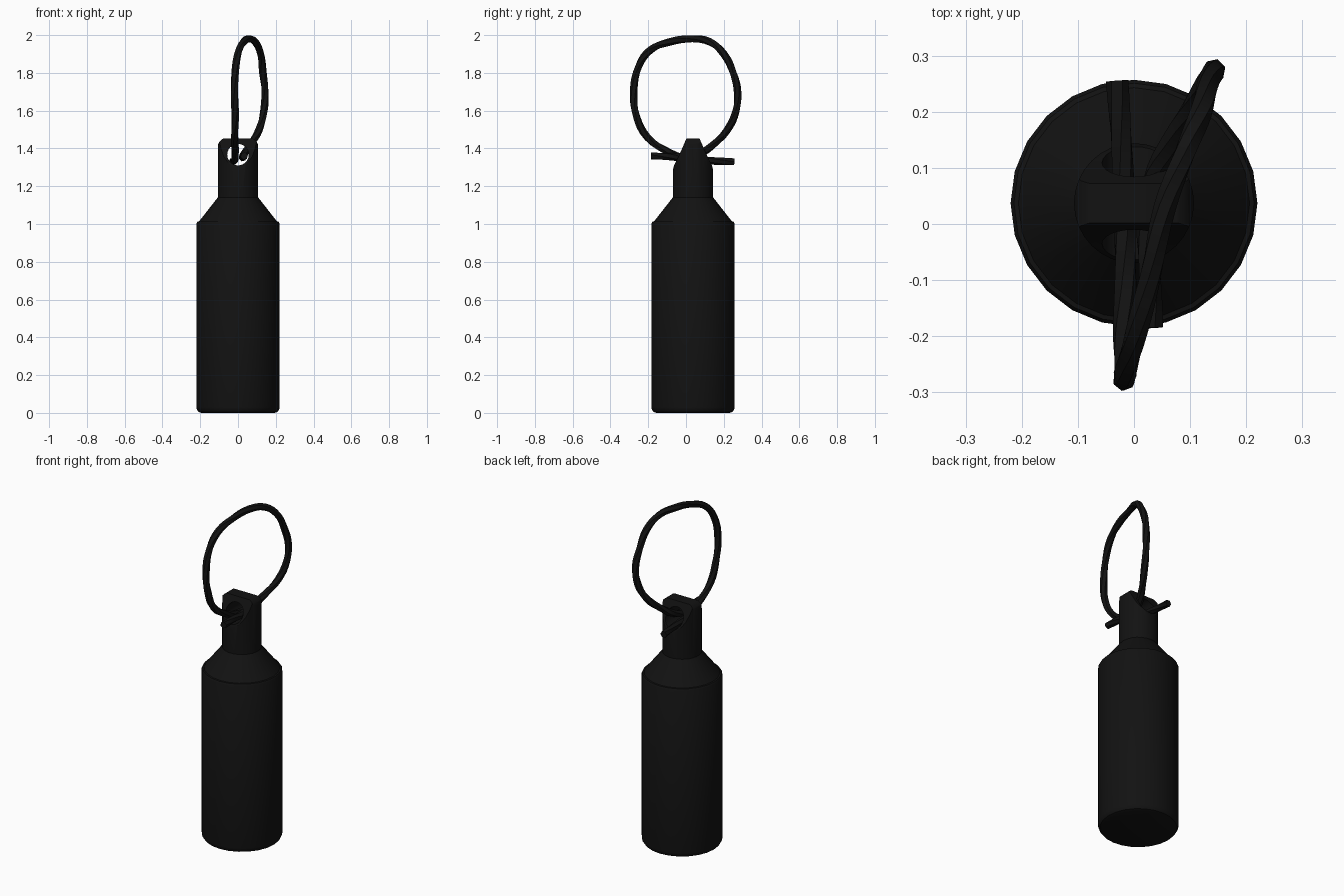
import bpy, bmesh
from math import cos, sin, pi
from mathutils import Vector

if "Cube" in bpy.data.objects:
    bpy.data.objects.remove(bpy.data.objects["Cube"])

CY = 0.037   # bottle axis sits slightly behind the centre
SIDES = 24


def material(name, v):
    m = bpy.data.materials.new(name)
    m.diffuse_color = (v, v, v, 1)
    m.use_nodes = True
    m.node_tree.nodes["Principled BSDF"].inputs["Base Color"].default_value = m.diffuse_color
    return m


def add_object(name, bm, mat=None):
    bmesh.ops.recalc_face_normals(bm, faces=bm.faces)
    me = bpy.data.meshes.new(name)
    bm.to_mesh(me)
    bm.free()
    ob = bpy.data.objects.new(name, me)
    bpy.context.collection.objects.link(ob)
    if mat:
        me.materials.append(mat)
    return ob


def lathe(name, profile, mat, sides=SIDES):
    bm = bmesh.new()
    rings = [[bm.verts.new((r * cos(2 * pi * i / sides), CY + r * sin(2 * pi * i / sides), z))
              for i in range(sides)] for r, z in profile]
    for a, b in zip(rings, rings[1:]):
        for i in range(sides):
            j = (i + 1) % sides
            bm.faces.new((a[i], a[j], b[j], b[i]))
    bm.faces.new(rings[0])
    bm.faces.new(rings[-1])
    return add_object(name, bm, mat)


def prism(name, outline, direction):
    bm = bmesh.new()
    f = bm.faces.new([bm.verts.new(p) for p in outline])
    ext = bmesh.ops.extrude_face_region(bm, geom=[f])
    bmesh.ops.translate(bm, vec=direction,
                        verts=[v for v in ext["geom"] if isinstance(v, bmesh.types.BMVert)])
    ob = add_object(name, bm)
    ob.hide_render = True
    return ob


def boolean(ob, cutter, op):
    mod = ob.modifiers.new(op, 'BOOLEAN')
    mod.object, mod.operation, mod.solver = cutter, op, 'EXACT'
    bpy.context.view_layer.objects.active = ob
    bpy.ops.object.modifier_apply(modifier=mod.name)
    bpy.data.objects.remove(cutter)


def smooth(ob, angle=0.6):
    bpy.ops.object.select_all(action='DESELECT')
    ob.select_set(True)
    bpy.context.view_layer.objects.active = ob
    bpy.ops.object.shade_smooth_by_angle(angle=angle)


black = material("black_plastic", 0.006)
cord_black = material("black_cord", 0.006)

# Bottle body with rounded foot, lip and sloping shoulder
body = lathe("body", [(0.195, 0), (0.21, 0.006), (0.218, 0.018), (0.22, 0.03), (0.22, 1.003),
                      (0.214, 1.012), (0.206, 1.014), (0.105, 1.143)], black)
smooth(body)

# Cap: cylinder trimmed to a wedge from the side and to a rounded tab from the front
cap = lathe("cap", [(0.107, 1.13), (0.107, 1.5)], black, 32)
half = [(0.15, 1.1), (0.15, 1.285), (0.107, 1.285), (0.1, 1.312), (0.075, 1.36), (0.035, 1.452)]
side = [(-0.3, CY + y, z) for y, z in half] + [(-0.3, CY - y, z) for y, z in reversed(half)]
boolean(cap, prism("wedge_trim", side, Vector((0.6, 0, 0))), 'INTERSECT')
R = 0.05
arc = [(0.108 - R + R * cos(a), 1.456 - R + R * sin(a)) for a in [i * pi / 12 for i in range(7)]]
tab = [(0.108, 1.0)] + arc
front = [(x, -0.3, z) for x, z in tab] + [(-x, -0.3, z) for x, z in reversed(tab)]
boolean(cap, prism("tab_trim", front, Vector((0, 0.8, 0))), 'INTERSECT')

# Cord hole through the tab
hole = [(0.057 * cos(i * pi / 12), -0.3, 1.367 + 0.057 * sin(i * pi / 12)) for i in range(24)]
boolean(cap, prism("hole_cutter", hole, Vector((0, 0.8, 0))), 'DIFFERENCE')
smooth(cap, 0.5)

# Carrying cord: twisted loop with both ends threaded through the hole
path = [(-0.03, 0.255, 1.33), (-0.022, 0.14, 1.334), (-0.017, 0.0, 1.345), (-0.015, -0.1, 1.385),
        (-0.018, -0.205, 1.46), (-0.015, -0.262, 1.57), (-0.018, -0.277, 1.70),
        (-0.012, -0.25, 1.835), (0.005, -0.19, 1.92), (0.03, -0.09, 1.963), (0.055, 0.03, 1.98),
        (0.09, 0.125, 1.965), (0.12, 0.2, 1.9), (0.132, 0.25, 1.8), (0.143, 0.273, 1.7),
        (0.137, 0.265, 1.6), (0.112, 0.22, 1.5), (0.07, 0.15, 1.425), (0.032, 0.07, 1.37),
        (0.024, 0.0, 1.352), (0.028, -0.09, 1.357), (0.033, -0.185, 1.36)]
cu = bpy.data.curves.new("cord", 'CURVE')
cu.dimensions = '3D'
cu.bevel_depth = 0.02
cu.bevel_resolution = 1
cu.use_fill_caps = True
cu.resolution_u = 4
sp = cu.splines.new('BEZIER')
sp.bezier_points.add(len(path) - 1)
for i, (bp, p) in enumerate(zip(sp.bezier_points, path)):
    bp.co = p
    bp.handle_left_type = bp.handle_right_type = 'AUTO'
    bp.tilt = i * 0.6
cu.materials.append(cord_black)
cord = bpy.data.objects.new("cord", cu)
bpy.context.collection.objects.link(cord)
bpy.ops.object.select_all(action='DESELECT')
cord.select_set(True)
bpy.context.view_layer.objects.active = cord
bpy.ops.object.convert(target='MESH')
smooth(bpy.context.view_layer.objects.active, 0.9)
